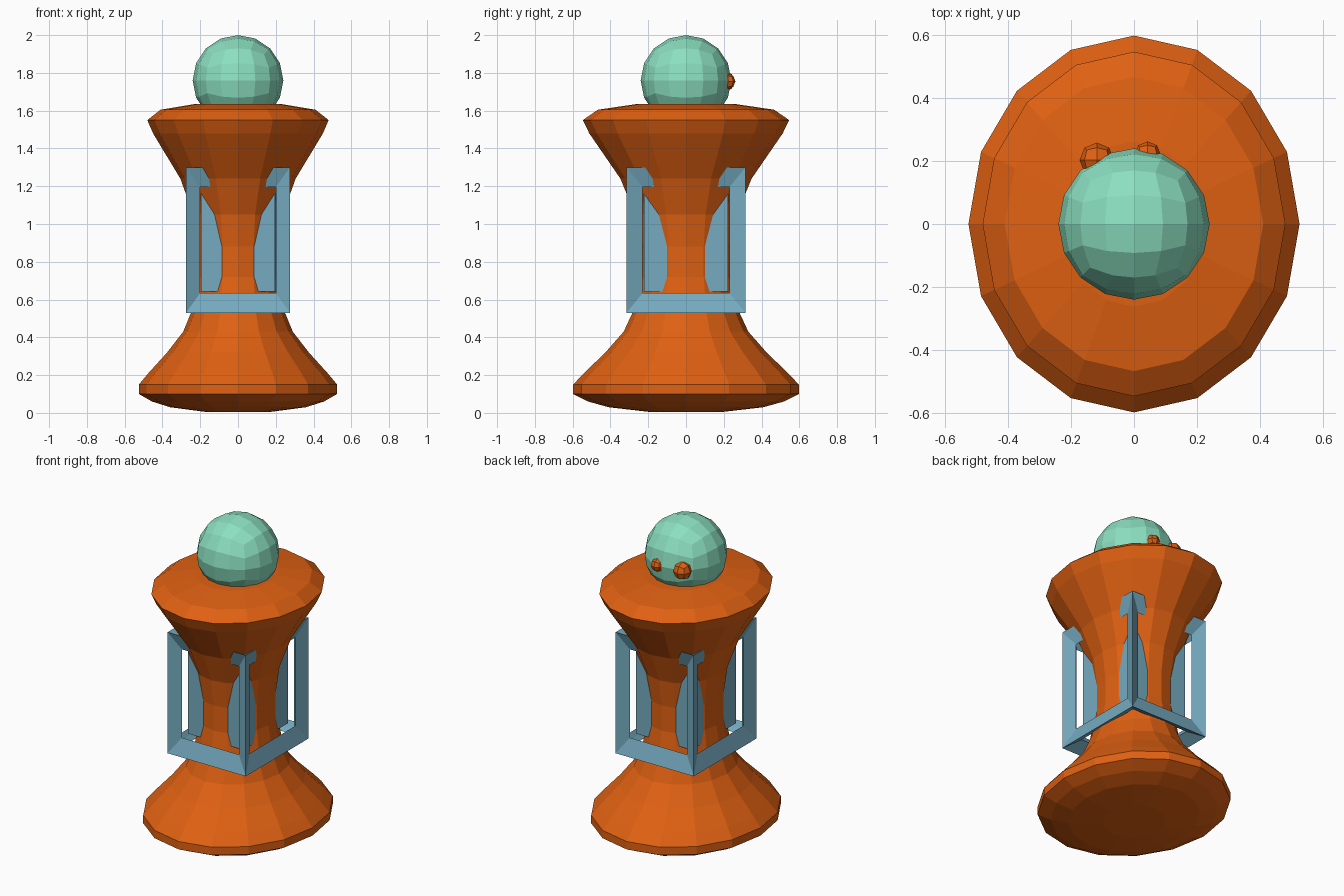
import bpy, bmesh
from math import sin, cos, tan, pi
from mathutils import Vector

cube = bpy.data.objects.get("Cube")
if cube:
    bpy.data.objects.remove(cube)


def material(name, rgb):
    m = bpy.data.materials.new(name)
    m.use_nodes = True
    m.diffuse_color = (*rgb, 1)
    m.node_tree.nodes["Principled BSDF"].inputs["Base Color"].default_value = (*rgb, 1)
    return m


orange = material("orange", (0.74, 0.118, 0.006))
blue = material("dusty blue", (0.18, 0.41, 0.53))
mint = material("mint", (0.26, 0.74, 0.53))


def finish(bm, name, mat, scale=(1, 1, 1), location=(0, 0, 0)):
    for v in bm.verts:
        v.co = Vector(a * s for a, s in zip(v.co, scale)) + Vector(location)
    bmesh.ops.recalc_face_normals(bm, faces=bm.faces)
    mesh = bpy.data.meshes.new(name)
    bm.to_mesh(mesh)
    bm.free()
    mesh.materials.append(mat)
    obj = bpy.data.objects.new(name, mesh)
    bpy.context.collection.objects.link(obj)
    return obj


def lathe(name, profile, mat, sides, y_stretch):
    """Closed faceted turning from (radius, height) points."""
    bm = bmesh.new()
    rings = [[bm.verts.new((r * sin(2 * pi * i / sides),
                            r * cos(2 * pi * i / sides) * y_stretch, z))
              for i in range(sides)] for r, z in profile]
    for low, high in zip(rings, rings[1:]):
        for i in range(sides):
            j = (i + 1) % sides
            bm.faces.new((low[i], low[j], high[j], high[i]))
    bm.faces.new(rings[0])
    bm.faces.new(rings[-1])
    return finish(bm, name, mat)


def block_sphere(name, mat, radius, location, cuts):
    """Sphere made of six even square patches."""
    bm = bmesh.new()
    bmesh.ops.create_cube(bm, size=2)
    bmesh.ops.subdivide_edges(bm, edges=bm.edges[:], cuts=cuts, use_grid_fill=True)
    for v in bm.verts:
        v.co = Vector(tan(a * pi / 4) for a in v.co).normalized()
    return finish(bm, name, mat, (radius,) * 3, location)


# Turned body: domed base, flared foot, narrow waist, wide rim
body_profile = [
    (0.17, 0.005), (0.36, 0.03), (0.455, 0.06), (0.525, 0.10), (0.525, 0.15),
    (0.475, 0.21), (0.375, 0.32), (0.29, 0.43), (0.245, 0.54), (0.215, 0.72),
    (0.215, 0.88), (0.237, 1.05), (0.305, 1.24), (0.45, 1.48), (0.48, 1.55),
    (0.41, 1.605), (0.23, 1.635), (0.05, 1.64)]
lathe("body", body_profile, orange, 16, 1.138)

# Open box frame: bevelled bars along all twelve edges
frame_half = (0.275, 0.315, 0.385)
frame_centre = (0, 0, 0.915)
bm = bmesh.new()
corners = [(1, 1), (-1, 1), (-1, -1), (1, -1)]
for axis in range(3):
    for side in (1, -1):
        def ring(spread, depth):
            points = []
            for a, b in corners:
                p = [0, 0, 0]
                p[axis] = side * depth
                p[(axis + 1) % 3] = a * spread
                p[(axis + 2) % 3] = b * spread
                points.append(bm.verts.new(p))
            return points
        loops = [ring(1, 1), ring(0.73, 0.88), ring(0.81, 0.81)]
        for one, two in zip(loops, loops[1:]):
            for i in range(4):
                j = (i + 1) % 4
                bm.faces.new((one[i], one[j], two[j], two[i]))
bmesh.ops.remove_doubles(bm, verts=bm.verts, dist=0.001)
finish(bm, "frame", blue, frame_half, frame_centre)

# Inner box whose corners show around the waist
bm = bmesh.new()
bmesh.ops.create_cube(bm, size=2 * 0.71)
finish(bm, "inner_box", blue, frame_half, frame_centre)

# Head and the two eyes on its back side
block_sphere("head", mint, 0.24, (0, 0, 1.76), 3)
block_sphere("left_eye", orange, 0.042, (0.043, 0.22, 1.755), 1)
block_sphere("right_eye", orange, 0.055, (-0.118, 0.203, 1.755), 1)
